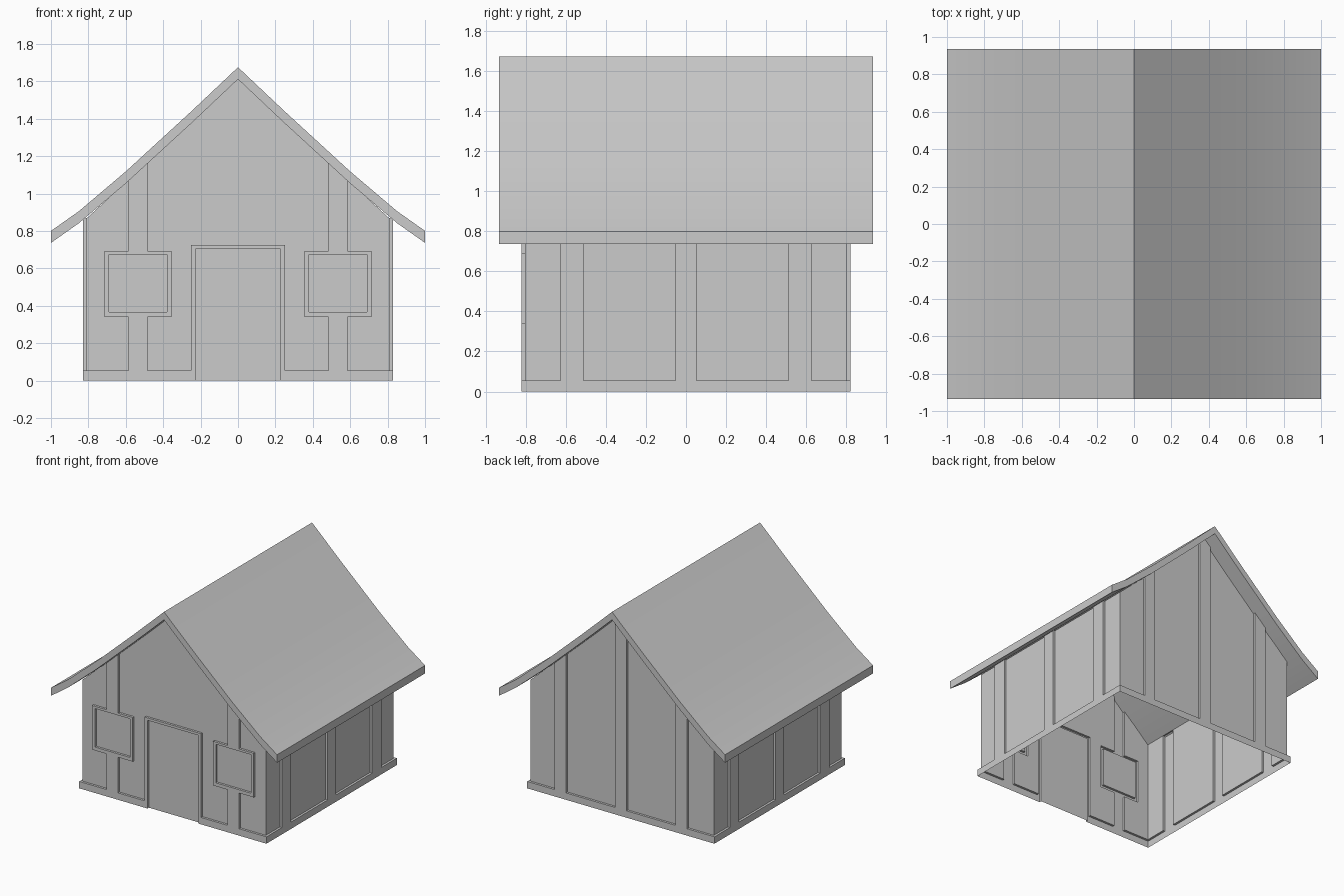
import bpy, bmesh, math
from mathutils import Matrix

if "Cube" in bpy.data.objects:
    bpy.data.objects.remove(bpy.data.objects["Cube"])

RAISE = 0.018      # how far the timber trim stands proud of the wall
BASE = 0.055       # baseboard height


def finish(bm, name):
    mesh = bpy.data.meshes.new(name)
    bm.to_mesh(mesh)
    bm.free()
    obj = bpy.data.objects.new(name, mesh)
    bpy.context.collection.objects.link(obj)
    return obj


def relief_wall(name, half, top, dist, turn, rects, gable=False):
    """Thin wall sheet with raised and sunk rectangles (u0, u1, z0, z1, level)."""
    rects = [(-half, half, 0, top, 0)] + rects
    us = sorted({r[i] for r in rects for i in (0, 1)})
    zs = sorted({r[i] for r in rects for i in (2, 3)})

    def level(i, j):
        if not (0 <= i < len(us) - 1 and 0 <= j < len(zs) - 1):
            return None
        u, z = (us[i] + us[i + 1]) / 2, (zs[j] + zs[j + 1]) / 2
        found = None
        for u0, u1, z0, z1, lv in rects:
            if u0 < u < u1 and z0 < z < z1:
                found = lv
        return found

    bm = bmesh.new()

    def quad(pts):
        bm.faces.new([bm.verts.new((u, -dist - d, z)) for u, d, z in pts])

    for i in range(-1, len(us)):
        for j in range(-1, len(zs)):
            a = level(i, j)
            if a is not None:
                quad([(us[i], a, zs[j]), (us[i + 1], a, zs[j]),
                      (us[i + 1], a, zs[j + 1]), (us[i], a, zs[j + 1])])
            # steps towards the next cell sideways and upwards
            b, c = level(i + 1, j) or 0, level(i, j + 1) or 0
            a = a or 0
            if a != b:
                u = us[i + 1]
                quad([(u, a, zs[j]), (u, b, zs[j]), (u, b, zs[j + 1]), (u, a, zs[j + 1])])
            if a != c and j >= 0:
                z = zs[j + 1]
                quad([(us[i], a, z), (us[i + 1], a, z), (us[i + 1], c, z), (us[i], c, z)])
    bmesh.ops.remove_doubles(bm, verts=bm.verts, dist=1e-5)
    # trim the wall to the roof slope
    if gable:
        for s in (-1, 1):
            bmesh.ops.bisect_plane(bm, geom=bm.verts[:] + bm.edges[:] + bm.faces[:],
                                   plane_co=(0, 0, 1.612), plane_no=(0.92 * s, 0, 1),
                                   clear_outer=True)
    bmesh.ops.recalc_face_normals(bm, faces=bm.faces)
    if sum(f.normal.y * f.calc_area() for f in bm.faces) > 0:
        bmesh.ops.reverse_faces(bm, faces=bm.faces)
    bm.transform(Matrix.Rotation(math.radians(turn), 4, 'Z'))
    return finish(bm, name)


def post(u, width, top):
    return (u - width / 2, u + width / 2, 0, top, RAISE)


# gable walls
skirt = (-0.828, 0.828, 0, BASE, RAISE)
posts = [post(s * 0.535, 0.10, 1.62) for s in (-1, 1)]
openings = []
for s in (-1, 1):
    c = s * 0.535
    openings += [(c - 0.18, c + 0.18, 0.34, 0.693, RAISE),     # window frame
                 (c - 0.155, c + 0.155, 0.367, 0.675, 0)]      # window pane
openings += [(-0.25, 0.25, 0, 0.725, RAISE), (-0.225, 0.225, 0, 0.705, 0)]  # door
relief_wall("front_wall", 0.81, 1.62, 0.805, 0, [skirt] + posts + openings, True)
relief_wall("back_wall", 0.81, 1.62, 0.805, 180,
            [skirt] + posts + [post(0, 0.10, 1.62)], True)

# side walls
side = [(-0.823, 0.823, 0, BASE, RAISE), post(0, 0.105, 0.868)]
side += [post(s * 0.57, 0.115, 0.868) for s in (-1, 1)]
for name, turn in (("right_wall", 90), ("left_wall", -90)):
    relief_wall(name, 0.805, 0.868, 0.81, turn, side)

# roof: flared profile with constant thickness, extruded front to back
half = [(0, 1.675), (0.25, 1.439), (0.455, 1.251), (0.6, 1.118), (0.85, 0.906), (1, 0.80)]
upper = [(-x, z) for x, z in half[:0:-1]] + half
bm = bmesh.new()
rows = [[bm.verts.new((x, y, z - t)) for x, z in upper]
        for y, t in ((-0.935, 0), (0.935, 0), (0.935, 0.064), (-0.935, 0.064))]
for k in range(4):
    a, b = rows[k], rows[(k + 1) % 4]
    for i in range(len(upper) - 1):
        bm.faces.new((a[i], a[i + 1], b[i + 1], b[i]))
for i in (0, -1):
    bm.faces.new([r[i] for r in rows])
bmesh.ops.recalc_face_normals(bm, faces=bm.faces)
roof = finish(bm, "roof")
bpy.context.view_layer.objects.active = roof
roof.select_set(True)
bpy.ops.object.shade_smooth_by_angle(angle=math.radians(30))
